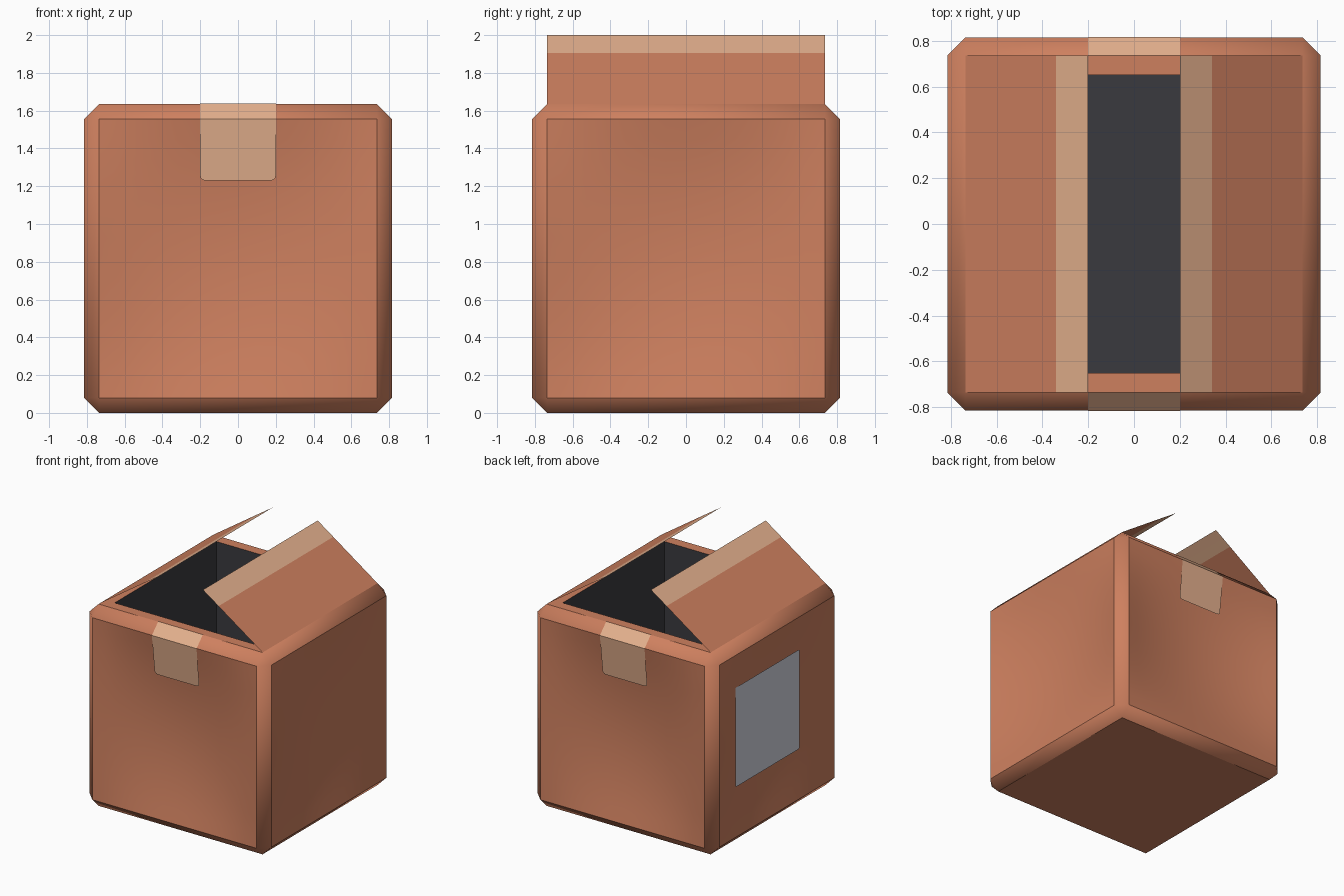
import bpy
import bmesh
import math

cube = bpy.data.objects.get("Cube")
if cube:
    bpy.data.objects.remove(cube, do_unlink=True)

HALF = 0.815      # half width of the box
TOP = 1.635       # height of the rim
CUT = 0.08        # chamfer width
WALL = 0.085      # rim width inside the chamfer
EDGE = HALF - CUT
MID = TOP / 2
SAG = 0.084       # how far each side panel dips in at its middle
LIFT = 0.002      # how far stuck-on plates stand off


def material(name, rgb):
    def linear(c):
        c /= 255
        return c / 12.92 if c <= 0.04045 else ((c + 0.055) / 1.055) ** 2.4
    colour = (*[linear(c) for c in rgb], 1)
    m = bpy.data.materials.new(name)
    m.use_nodes = True
    m.diffuse_color = colour
    bsdf = m.node_tree.nodes["Principled BSDF"]
    bsdf.inputs["Base Color"].default_value = colour
    bsdf.inputs["Roughness"].default_value = 0.8
    return m


CARDBOARD = material("cardboard", (206, 128, 95))
TAPE = material("tape", (228, 176, 141))
DARK = material("dark interior", (58, 58, 63))
LABEL = material("label grey", (210, 213, 223))


def finish(name, bm, *mats):
    mesh = bpy.data.meshes.new(name)
    bm.to_mesh(mesh)
    bm.free()
    obj = bpy.data.objects.new(name, mesh)
    bpy.context.collection.objects.link(obj)
    for m in mats:
        mesh.materials.append(m)
    # Gentle dips blend, chamfer borders stay crisp
    bpy.ops.object.select_all(action='DESELECT')
    obj.select_set(True)
    bpy.context.view_layer.objects.active = obj
    bpy.ops.object.shade_smooth_by_angle(angle=math.radians(40))


def dip(a, b):
    # Depth of a dished panel at offsets a and b from its middle
    u, v = min(1, abs(a) / EDGE), min(1, abs(b) / EDGE)
    return SAG * (1 - u * u) * (1 - v * v)


def make_box():
    # Chamfered cube with dished side panels, opened into a dark hollow
    bm = bmesh.new()
    bmesh.ops.create_cube(bm, size=1)
    bmesh.ops.scale(bm, vec=(2 * HALF, 2 * HALF, TOP), verts=bm.verts)
    bmesh.ops.bevel(bm, geom=bm.edges[:], offset=CUT, segments=1, affect='EDGES')
    bm.normal_update()
    # Side panels are parted from the chamfers, then dished
    panels = [f for f in bm.faces if max(abs(f.normal.x), abs(f.normal.y)) > 0.99]
    parted = bmesh.ops.split(bm, geom=panels)["geom"]
    edges = [g for g in parted if isinstance(g, bmesh.types.BMEdge)]
    bmesh.ops.subdivide_edges(bm, edges=edges, cuts=13, use_grid_fill=True)
    for v in bm.verts:
        for axis in (0, 1):
            c = v.co[axis]
            if abs(c) > HALF - 0.0001:
                v.co[axis] -= math.copysign(dip(v.co[1 - axis], v.co.z), c)
                break
    bmesh.ops.translate(bm, vec=(0, 0, MID), verts=bm.verts)
    lid = max(bm.faces, key=lambda f: f.calc_center_median().z)
    bmesh.ops.inset_region(bm, faces=[lid], thickness=WALL, use_even_offset=True)
    result = bmesh.ops.extrude_face_region(bm, geom=[lid])
    floor_verts = [g for g in result["geom"] if isinstance(g, bmesh.types.BMVert)]
    bmesh.ops.translate(bm, vec=(0, 0, WALL - TOP), verts=floor_verts)
    if lid.is_valid:
        bmesh.ops.delete(bm, geom=[lid], context='FACES_ONLY')
    hollow = {f for v in floor_verts for f in v.link_faces}
    for f in hollow:
        f.material_index = 1
    finish("box_body", bm, CARDBOARD, DARK)


def make_flap(name, side):
    # Thin sloping sheet with tape along its free edge
    bm = bmesh.new()
    profile = [(EDGE, TOP), (0.34, 1.905), (0.20, 2.0)]
    rows = [[bm.verts.new((side * x, y, z)) for y in (-EDGE, EDGE)] for x, z in profile]
    for i in range(2):
        a, b = rows[i], rows[i + 1]
        f = bm.faces.new((a[0], a[1], b[1], b[0]))
        f.material_index = i
        f.normal_update()
        if f.normal.z < 0:
            f.normal_flip()
    finish(name, bm, CARDBOARD, TAPE)


def make_sheet(name, rows, mat, outward, rounded, radius):
    # Rows of point pairs skinned as a thin sticker, some corners rounded
    bm = bmesh.new()
    grid = [[bm.verts.new(p) for p in row] for row in rows]
    for a, b in zip(grid, grid[1:]):
        f = bm.faces.new((a[0], a[1], b[1], b[0]))
        f.normal_update()
        if f.normal.dot(outward) < 0:
            f.normal_flip()
    corners = [v for r in rounded for v in grid[r]]
    bmesh.ops.bevel(bm, geom=corners, offset=radius, segments=3,
                    affect='VERTICES', profile=0.5)
    finish(name, bm, mat)


def make_tape(name, side):
    # Strip folded over the top chamfer, leaning in towards the dished panel
    profile = [(EDGE, TOP + LIFT), (HALF + LIFT, TOP - CUT), (HALF - 0.036, 1.23)]
    rows = [[(x, side * y, z) for x in (-0.2, 0.2)] for y, z in profile]
    make_sheet(name, rows, TAPE, (0, side, 0), [-1], 0.025)


def make_label():
    # Plain flat paper sticker set into one side panel
    x = 0.027 - HALF
    rows = [[(x, y, z) for y in (-0.327, 0.493)] for z in (0.465, 1.27)]
    make_sheet("side_label", rows, LABEL, (-1, 0, 0), [0, -1], 0.012)


make_box()
make_flap("left_flap", 1)
make_flap("right_flap", -1)
make_tape("front_tape", -1)
make_tape("back_tape", 1)
make_label()
